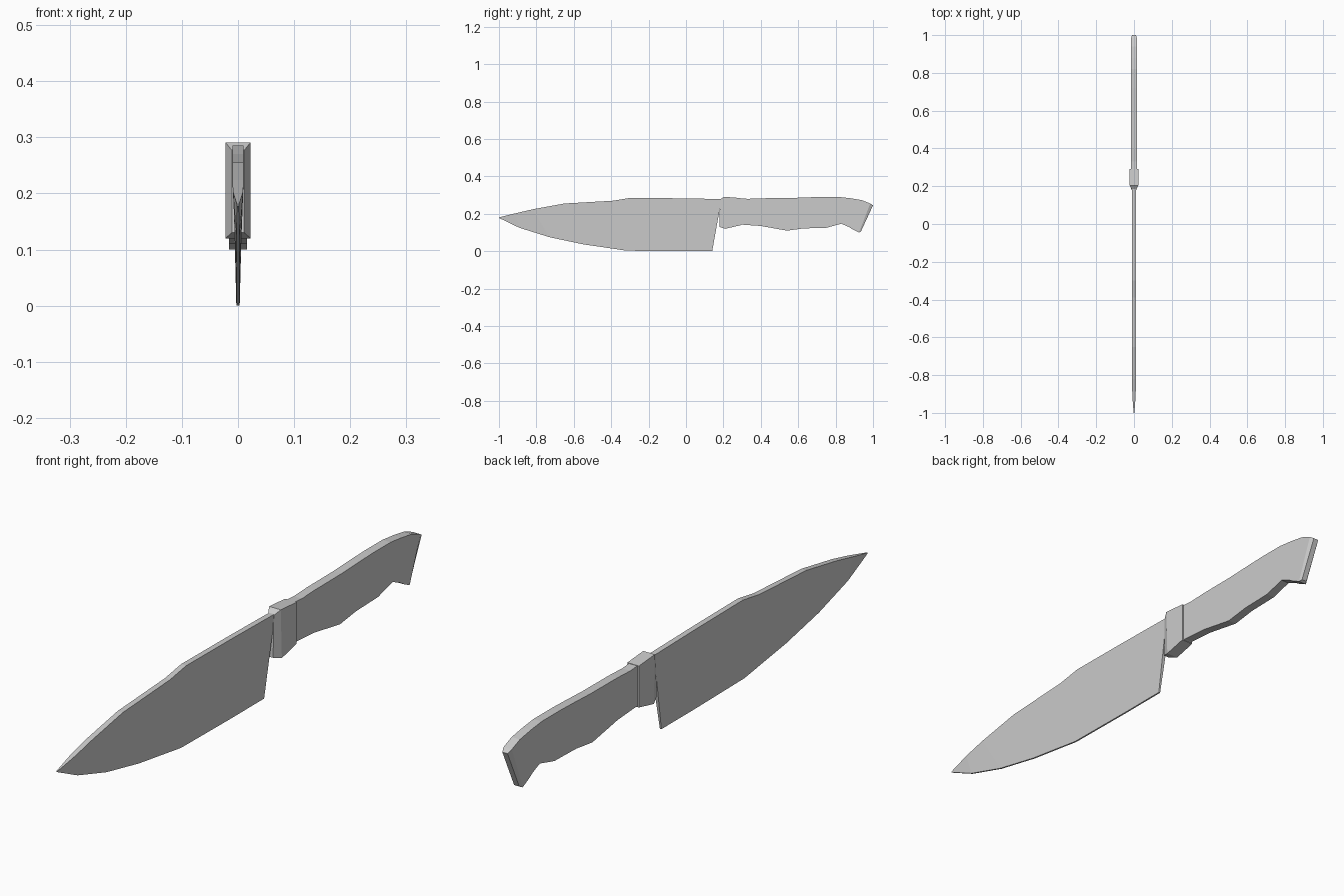
import bpy, bmesh


def loft(name, stations):
    """Each station: (top y, top z, bottom y, bottom z, top half width, bottom half width)."""
    bm = bmesh.new()
    rings = []
    for ty, tz, by, bz, tw, bw in stations:
        rings.append([bm.verts.new(p) for p in
                      ((-tw, ty, tz), (tw, ty, tz), (bw, by, bz), (-bw, by, bz))])
    for a, b in zip(rings, rings[1:]):
        for i in range(4):
            j = (i + 1) % 4
            bm.faces.new((a[i], a[j], b[j], b[i]))
    bm.faces.new(rings[0])
    bm.faces.new(rings[-1])
    bmesh.ops.recalc_face_normals(bm, faces=bm.faces)
    mesh = bpy.data.meshes.new(name)
    bm.to_mesh(mesh)
    bm.free()
    obj = bpy.data.objects.new(name, mesh)
    bpy.context.collection.objects.link(obj)
    return obj


# Blade: wedge section, thick spine and thin cutting edge
S, E = 0.01, 0.003
loft("blade", [
    (-1.00, 0.181, -1.00, 0.178, 0.002, 0.002),
    (-0.91, 0.203, -0.89, 0.125, 0.009, E),
    (-0.82, 0.224, -0.73, 0.075, S, E),
    (-0.65, 0.255, -0.55, 0.037, S, E),
    (-0.39, 0.270, -0.40, 0.015, S, E),
    (-0.30, 0.285, -0.32, 0.003, S, E),
    (-0.05, 0.283, -0.05, 0.0, S, E),
    (0.19, 0.279, 0.14, 0.0, S, E),
])

# Bolster: wide collar with a chamfered front
B = 0.0225
loft("bolster", [
    (0.182, 0.277, 0.178, 0.130, 0.011, 0.011),
    (0.204, 0.291, 0.210, 0.120, B, B),
    (0.292, 0.284, 0.292, 0.139, B, B),
])

# Handle: curved grip with finger swells and a slanted, chamfered butt
H = 0.016
handle = [
    (0.27, 0.284, 0.27, 0.137), (0.33, 0.280, 0.30, 0.142),
    (0.40, 0.283, 0.40, 0.135), (0.55, 0.284, 0.54, 0.110),
    (0.65, 0.288, 0.63, 0.122), (0.72, 0.290, 0.75, 0.125),
    (0.82, 0.290, 0.83, 0.147), (0.88, 0.283, 0.87, 0.130),
    (0.94, 0.273, 0.89, 0.117), (0.985, 0.255, 0.925, 0.100),
]
loft("handle", [(*p, H, H) for p in handle] + [(1.0, 0.245, 0.935, 0.105, 0.01, 0.01)])
